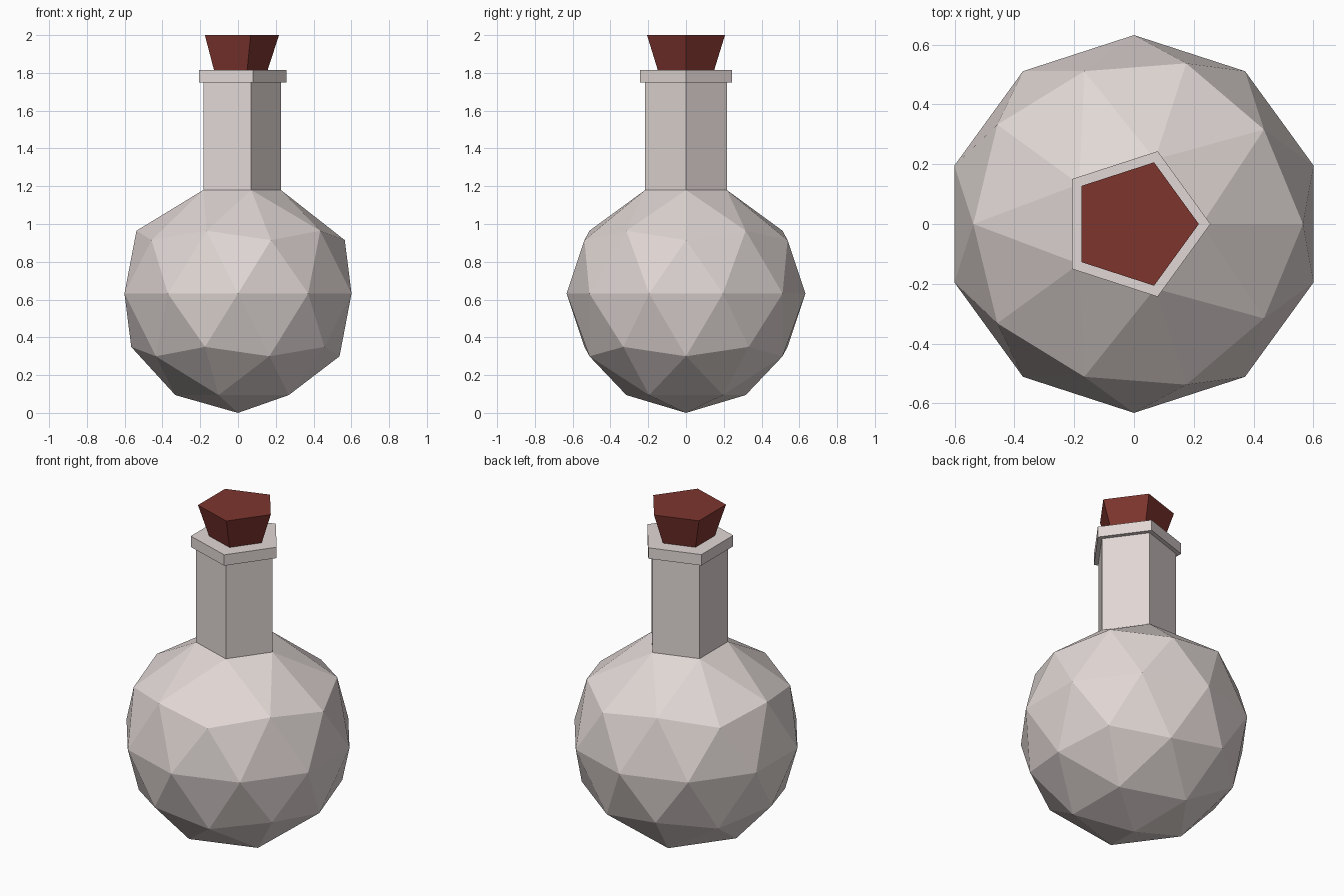
import bpy, bmesh, math

cube = bpy.data.objects.get("Cube")
if cube:
    bpy.data.objects.remove(cube, do_unlink=True)

SIDES = 5
BULB_R = 0.632
NECK_R, NECK_BASE = 0.227, 1.18
LIP_R, LIP_BASE, LIP_TOP = 0.256, 1.75, 1.815
CORK_LOW_R, CORK_TOP_R, TOP = 0.157, 0.217, 2.0


def material(name, rgb):
    m = bpy.data.materials.new(name)
    m.use_nodes = True
    m.diffuse_color = (*rgb, 1)
    m.node_tree.nodes["Principled BSDF"].inputs["Base Color"].default_value = (*rgb, 1)
    return m


glass = material("pale glass", (0.75, 0.68, 0.66))
cork = material("red brown cork", (0.21, 0.036, 0.028))


def add_object(name, bm, mat):
    mesh = bpy.data.meshes.new(name)
    bm.to_mesh(mesh)
    bm.free()
    mesh.materials.append(mat)
    obj = bpy.data.objects.new(name, mesh)
    bpy.context.collection.objects.link(obj)
    return obj


def loft(name, profile, mat, caps=False):
    """Stack pentagon rings given as (radius, height), outside facing out."""
    bm = bmesh.new()
    rings = []
    for r, z in profile:
        angles = [math.tau * i / SIDES for i in range(SIDES)]
        rings.append([bm.verts.new((r * math.cos(a), r * math.sin(a), z)) for a in angles])
    for low, high in zip(rings, rings[1:]):
        for i in range(SIDES):
            j = (i + 1) % SIDES
            bm.faces.new((low[i], low[j], high[j], high[i]))
    if caps:
        bm.faces.new(rings[0][::-1])
        bm.faces.new(rings[-1])
    return add_object(name, bm, mat)


# Faceted bulb: open the pole and draw its ring in to meet the neck
bm = bmesh.new()
bmesh.ops.create_icosphere(bm, subdivisions=2, radius=BULB_R)
bmesh.ops.translate(bm, verts=bm.verts, vec=(0, 0, BULB_R))
pole = max(bm.verts, key=lambda v: v.co.z)
bmesh.ops.delete(bm, geom=[pole], context="VERTS")
for v in bm.verts:
    if v.is_boundary:
        v.co.xy *= NECK_R / v.co.xy.length
        v.co.z = NECK_BASE
add_object("bulb", bm, glass)

# Neck, lip and stopper
loft("neck", [(NECK_R, NECK_BASE), (NECK_R, LIP_BASE)], glass)
loft("lip", [(NECK_R, LIP_BASE), (LIP_R, LIP_BASE), (LIP_R, LIP_TOP),
             (CORK_LOW_R, LIP_TOP)], glass)
loft("stopper", [(CORK_LOW_R, LIP_TOP), (CORK_TOP_R, TOP)], cork, caps=True)
